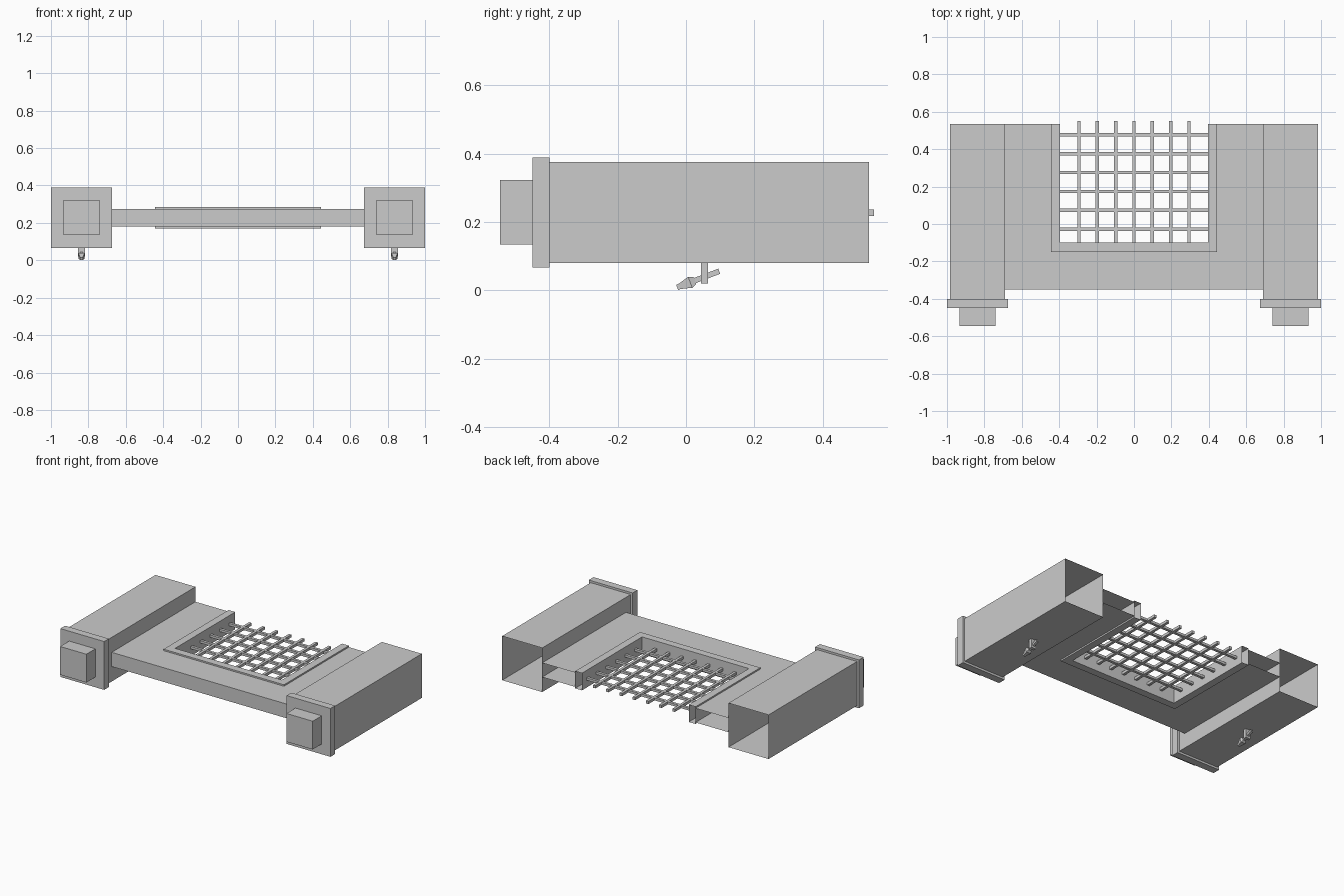
import bpy, bmesh, math
from mathutils import Matrix, Vector

if "Cube" in bpy.data.objects:
    bpy.data.objects.remove(bpy.data.objects["Cube"])


def finish(name, bm):
    bmesh.ops.recalc_face_normals(bm, faces=bm.faces)
    me = bpy.data.meshes.new(name)
    bm.to_mesh(me)
    bm.free()
    ob = bpy.data.objects.new(name, me)
    bpy.context.collection.objects.link(ob)
    return ob


def add_box(bm, lo, hi, open_back=False):
    lo, hi = Vector(lo), Vector(hi)
    m = Matrix.Translation((lo + hi) / 2) @ Matrix.Diagonal((*(hi - lo), 1))
    vs = bmesh.ops.create_cube(bm, size=1, matrix=m)["verts"]
    if open_back:
        back = [f for f in {f for v in vs for f in v.link_faces}
                if all(abs(v.co.y - hi.y) < 1e-5 for v in f.verts)]
        bmesh.ops.delete(bm, geom=back, context='FACES_ONLY')


def box(name, lo, hi, open_back=False):
    bm = bmesh.new()
    add_box(bm, lo, hi, open_back)
    return finish(name, bm)


def u_shell(name, xo, yo, xi, yi, yb, z0, z1, walls):
    """U-shaped plate; only the listed outline edges get walls."""
    pts = [(-xo, yb), (-xo, yo), (xo, yo), (xo, yb),
           (xi, yb), (xi, yi), (-xi, yi), (-xi, yb)]
    bm = bmesh.new()
    lo = [bm.verts.new((x, y, z0)) for x, y in pts]
    hi = [bm.verts.new((x, y, z1)) for x, y in pts]
    for ring in (lo, hi):
        for q in ((0, 1, 6, 7), (1, 2, 5, 6), (2, 3, 4, 5)):
            bm.faces.new([ring[i] for i in q])
    for i in walls:
        j = (i + 1) % 8
        bm.faces.new((lo[i], lo[j], hi[j], hi[i]))
    return finish(name, bm)


BACK = 0.535

# Central deck and raised rim around the notch, open at the back
u_shell("deck", 0.689, -0.35, 0.445, -0.15, BACK, 0.18, 0.275, [1])
u_shell("notch_rim", 0.445, -0.15, 0.395, -0.10, BACK, 0.17, 0.285,
        [0, 1, 2, 4, 5, 6])

# Grille bars
bm = bmesh.new()
for i in range(7):
    x = (i - 3) * 0.098
    add_box(bm, (x - 0.009, -0.10, 0.218), (x + 0.009, 0.55, 0.236))
for i in range(6):
    y = -0.028 + i * 0.101
    add_box(bm, (-0.395, y - 0.009, 0.219), (0.395, y + 0.009, 0.235))
finish("grille", bm)

for side, s in (("left", -1), ("right", 1)):
    c = s * 0.837
    # Side housing, flange and front block
    box(side + "_housing", (c - 0.148, -0.40, 0.08), (c + 0.148, BACK, 0.375), True)
    box(side + "_flange", (c - 0.162, -0.45, 0.066), (c + 0.162, -0.40, 0.389))
    box(side + "_front_block", (c - 0.097, -0.545, 0.134), (c + 0.097, -0.45, 0.323))

    # Underslung swivel nozzle
    box(side + "_nozzle_post", (c - 0.018, 0.044, 0.02), (c + 0.018, 0.064, 0.08))
    bm = bmesh.new()
    add_box(bm, (-0.008, 0.0, -0.008), (0.008, 0.132, 0.008))
    rings = []
    for y, r in ((0.0, 0.006), (0.041, 0.017), (0.056, 0.011)):
        rings.append([bm.verts.new((a * r, y, b * r))
                      for a, b in ((-1, -1), (1, -1), (1, 1), (-1, 1))])
    for a, b in zip(rings, rings[1:]):
        for i in range(4):
            j = (i + 1) % 4
            bm.faces.new((a[i], a[j], b[j], b[i]))
    bm.faces.new(rings[0])
    bm.faces.new(rings[-1])
    bm.transform(Matrix.Translation((c, -0.026, 0.0085))
                 @ Matrix.Rotation(math.radians(21), 4, 'X'))
    finish(side + "_nozzle", bm)
